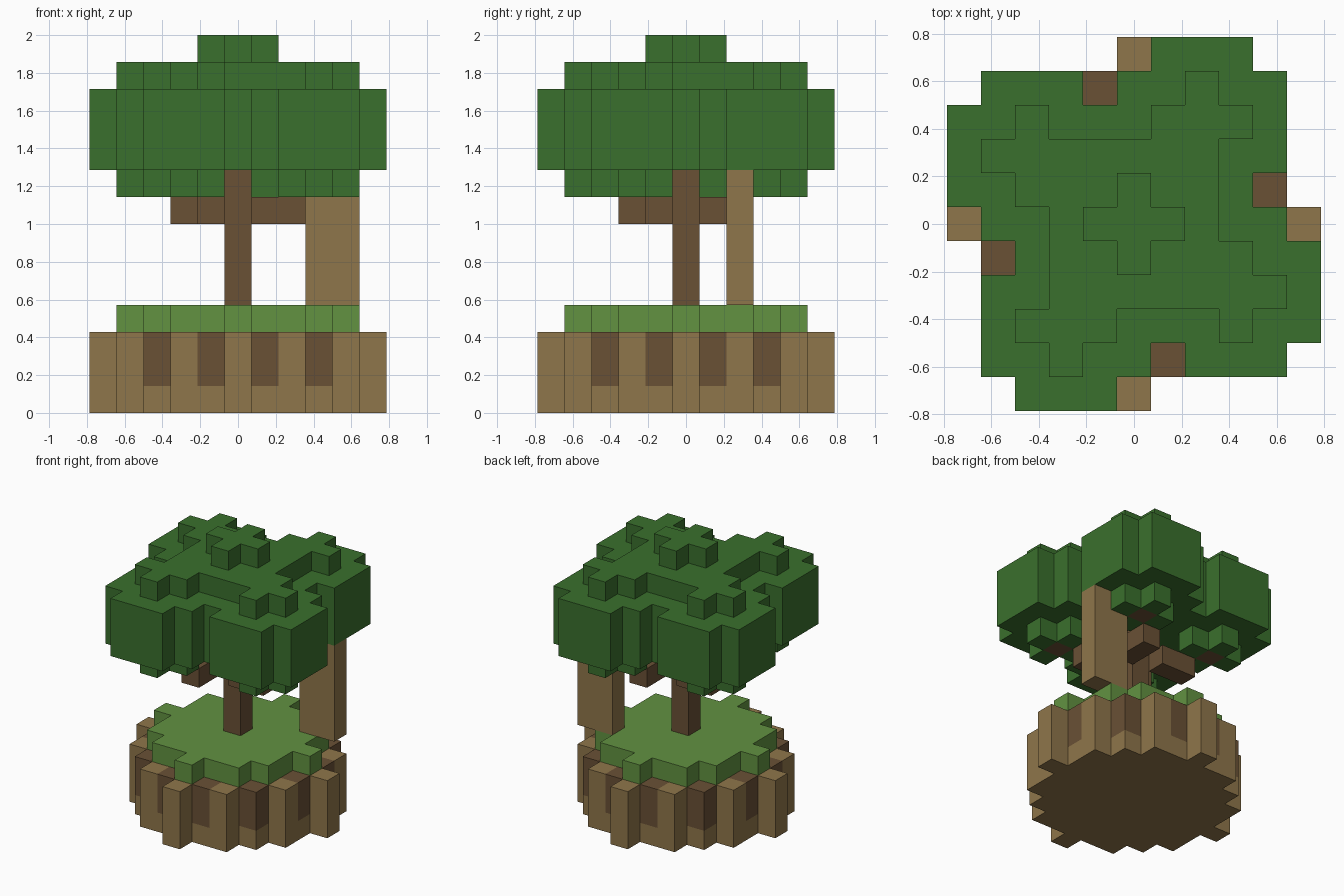
import bpy
import bmesh

cube = bpy.data.objects.get("Cube")
if cube:
    bpy.data.objects.remove(cube, do_unlink=True)

U = 1 / 7  # size of one block


def material(name, r, g, b):
    mat = bpy.data.materials.new(name)
    mat.use_nodes = True
    mat.diffuse_color = (r, g, b, 1)
    mat.node_tree.nodes["Principled BSDF"].inputs["Base Color"].default_value = (r, g, b, 1)
    return mat


leaf = material("leaf green", 0.042, 0.162, 0.026)
grass = material("grass green", 0.122, 0.287, 0.053)
tan = material("tan clay", 0.275, 0.181, 0.069)
bark = material("dark bark", 0.144, 0.082, 0.036)


def blocks(name, cells, low, high, mat):
    """Extrude a set of grid cells from layer low to layer high."""
    bm = bmesh.new()
    for x, y in sorted(cells):
        corners = [(-.5, -.5), (.5, -.5), (.5, .5), (-.5, .5)]
        bm.faces.new([bm.verts.new(((x + a) * U, (y + b) * U, low * U)) for a, b in corners])
    bmesh.ops.remove_doubles(bm, verts=bm.verts, dist=0.001)
    base = bm.faces[:]
    top = bmesh.ops.extrude_face_region(bm, geom=base, use_keep_orig=True)["geom"]
    bmesh.ops.translate(bm, vec=(0, 0, (high - low) * U),
                        verts=[v for v in top if isinstance(v, bmesh.types.BMVert)])
    bmesh.ops.recalc_face_normals(bm, faces=bm.faces)
    mesh = bpy.data.meshes.new(name)
    bm.to_mesh(mesh)
    bm.free()
    mesh.materials.append(mat)
    obj = bpy.data.objects.new(name, mesh)
    bpy.context.collection.objects.link(obj)
    return obj


def spin(cells):
    """Repeat cells in four quarter turns."""
    out = set()
    for x, y in cells:
        for _ in range(4):
            out.add((x, y))
            x, y = y, -x
    return out


def square(r):
    return {(x, y) for x in range(-r, r + 1) for y in range(-r, r + 1)}


def disc(limit):
    return {(x, y) for x, y in square(5) if x * x + y * y <= limit}


# Pot with dark recessed stripes
pot = disc(20) | spin([(0, 5)])
stripes = spin([(1, 4), (-1, 4), (3, 3)])
blocks("pot_base", pot, 0, 1, tan)
blocks("pot_wall", pot - stripes, 1, 3, tan)
blocks("pot_stripes", stripes, 1, 3, bark)

# Grass top
blocks("grass_top", disc(16), 3, 4, grass)

# Trunk, branches and the side post
blocks("trunk", {(0, 0)}, 4, 9, bark)
blocks("branches", spin([(1, 1), (1, 2)]), 7, 8, bark)
blocks("branch_tips", spin([(2, 3)]), 8, 9, bark)
blocks("side_post", {(3, 2), (4, 2)}, 4, 9, tan)

# Canopy: hanging clumps, main mass, upper layer and crown
clump = [(2, 2), (1, 3), (3, 3), (2, 4)]
blocks("lower_leaves", spin(clump), 8, 9, leaf)
canopy = square(4) - spin([(1, -4)]) | spin([(1, 5), (2, 5), (3, 5)])
blocks("main_leaves", canopy, 9, 12, leaf)
blocks("upper_leaves", square(2) | spin(clump + [(2, 3)]), 12, 13, leaf)
blocks("crown_leaves", disc(1), 13, 14, leaf)
